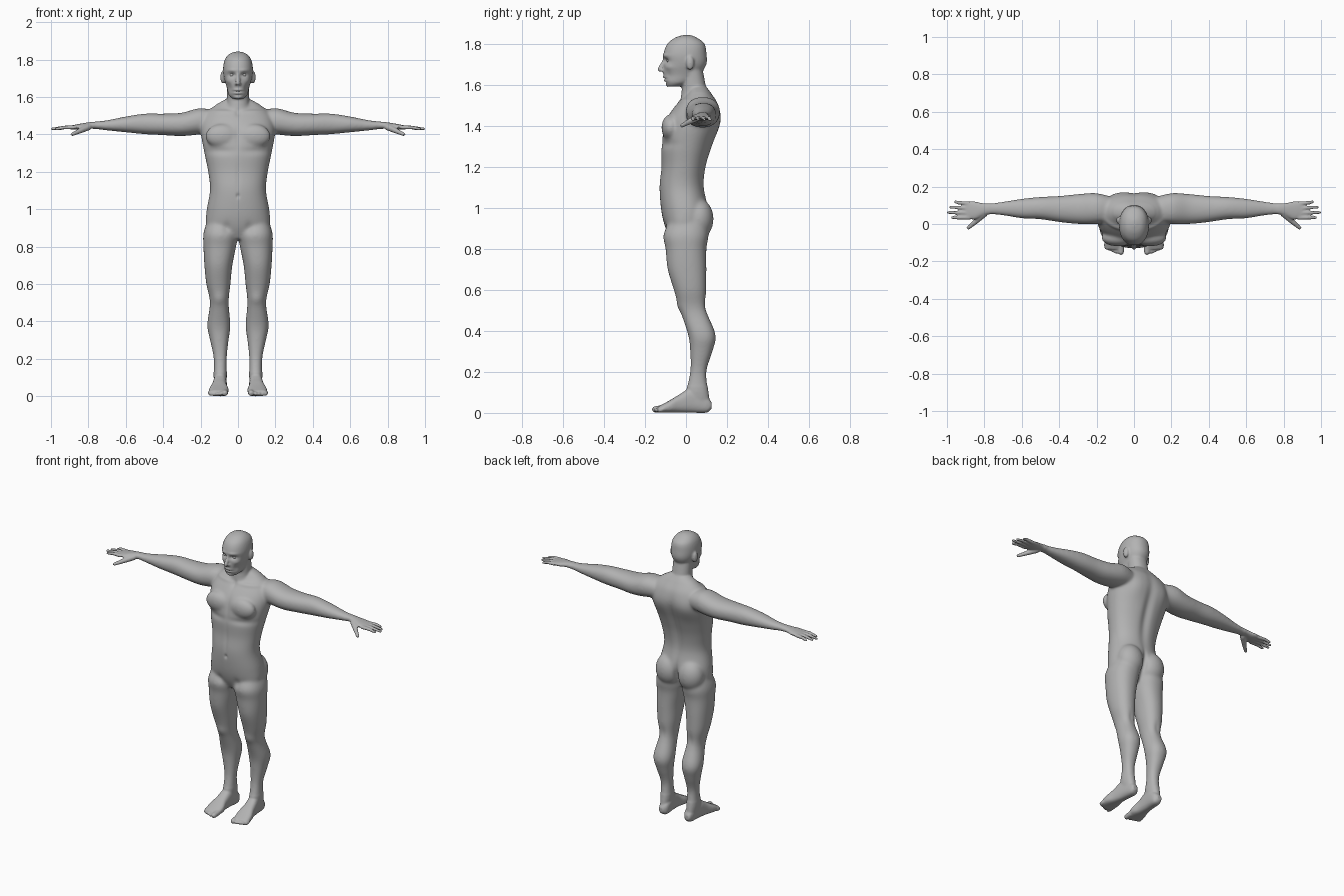
import bpy, bmesh, math
from mathutils import Matrix, Vector

default_cube = bpy.data.objects.get("Cube")
if default_cube:
    bpy.data.objects.remove(default_cube, do_unlink=True)

# One plain grey for the whole figure
grey = bpy.data.materials.new("plain_grey")
grey.use_nodes = True
grey.diffuse_color = (0.45, 0.45, 0.45, 1)
shader = next(node for node in grey.node_tree.nodes if node.type == 'BSDF_PRINCIPLED')
shader.inputs["Base Color"].default_value = grey.diffuse_color

SEGMENTS = 32
STEPS = 4
bm = bmesh.new()


def spline(rings):
    """Smoothly interpolate between neighbouring rings."""
    last = len(rings) - 1
    for i in range(last):
        before, start, end, after = (Vector(rings[min(max(i + offset, 0), last)])
                                     for offset in (-1, 0, 1, 2))
        leave, arrive = (end - before) / 2, (after - start) / 2
        for step in range(STEPS):
            t = step / STEPS
            ease = t * t * (3 - 2 * t)
            yield (start.lerp(end, ease) + leave * t * (1 - t) ** 2
                   - arrive * t * t * (1 - t))
    yield Vector(rings[last])


def rounded(low, high, wave, power):
    """Coordinate on a rounded cross-section between two limits."""
    bulge = math.copysign(abs(wave) ** (2 / power), wave)
    return (low + high) / 2 + (high - low) / 2 * bulge


def loft(axis, rings, side=1, power=2.2):
    """Skin rings given as (position, u min, u max, v min, v max)."""
    loops = []
    for w, u_min, u_max, v_min, v_max in spline(rings):
        loop = []
        for k in range(SEGMENTS):
            angle = math.tau * k / SEGMENTS
            u = rounded(u_min, u_max, math.cos(angle), power)
            v = rounded(v_min, v_max, math.sin(angle), power)
            x, y, z = {'x': (w, u, v), 'y': (u, w, v), 'z': (u, v, w)}[axis]
            loop.append(bm.verts.new((x * side, y, z)))
        loops.append(loop)
    for low, high in zip(loops, loops[1:]):
        for k in range(SEGMENTS):
            bm.faces.new((low[k - 1], low[k], high[k], high[k - 1]))
    bm.faces.new(loops[0])
    bm.faces.new(loops[-1])


def column(rings):
    """Symmetrical upright loft from (z, half width, front y, back y)."""
    loft('z', [(z, -half, half, front, back) for z, half, front, back in rings])


def ball(center, radii, side=1):
    x, y, z = center
    place = Matrix.Translation((x * side, y, z)) @ Matrix.Diagonal((*radii, 1))
    bmesh.ops.create_uvsphere(bm, u_segments=24, v_segments=16, radius=1, matrix=place)


def tube(points, radii, side=1):
    """Tapered digit with rounded joints."""
    path = [Vector((x * side, y, z)) for x, y, z in points]
    for point, radius in zip(path, radii):
        ball(point, (radius, radius, radius))
    for start, end, thick, thin in zip(path, path[1:], radii, radii[1:]):
        turn = (end - start).to_track_quat('Z', 'Y').to_matrix().to_4x4()
        bmesh.ops.create_cone(bm, cap_ends=True, segments=20, radius1=thick, radius2=thin,
                              depth=(end - start).length,
                              matrix=Matrix.Translation((start + end) / 2) @ turn)


# Torso
column([(.84, .05, -.07, .05), (.9, .16, -.1, .08), (.98, .17, -.12, .11),
        (1.1, .15, -.13, .09), (1.2, .16, -.12, .1), (1.3, .18, -.12, .13),
        (1.42, .2, -.1, .17), (1.5, .18, -.05, .16), (1.55, .13, 0, .13), (1.59, .06, .02, .1)])
# Neck
column([(1.48, .07, -.04, .12), (1.58, .06, -.02, .1), (1.68, .06, -.03, .08)])
# Head
column([(1.59, .03, -.09, -.03), (1.61, .05, -.1, .02), (1.65, .06, -.11, .07),
        (1.7, .075, -.11, .1), (1.75, .08, -.11, .1), (1.8, .07, -.09, .09),
        (1.83, .045, -.05, .05), (1.842, .01, -.01, .02)])
# Nose
tube([(0, -.1, 1.73), (0, -.127, 1.674)], (.008, .013))

for side in (1, -1):
    # Nostrils and ears
    ball((.011, -.113, 1.668), (.009, .01, .008), side)
    ball((.08, .02, 1.705), (.015, .02, .035), side)
    # Chest and buttock muscles
    ball((.085, -.075, 1.39), (.09, .045, .065), side)
    ball((.08, .06, .945), (.085, .075, .1), side)
    # Leg
    loft('z', [(.95, .02, .16, -.07, .09), (.87, 0, .185, -.11, .11), (.8, .01, .185, -.1, .1),
               (.7, .03, .18, -.09, .1), (.6, .04, .17, -.06, .1), (.5, .05, .15, -.03, .1),
               (.38, .04, .165, .01, .145), (.3, .05, .15, .02, .13), (.2, .06, .13, .02, .1),
               (.1, .06, .13, 0, .11), (.03, .07, .12, 0, .12)], side)
    # Foot
    loft('y', [(.125, .08, .11, .02, .05), (.1, .06, .12, 0, .08), (.03, .06, .13, 0, .12),
               (-.03, .06, .14, 0, .09), (-.08, .05, .155, 0, .06),
               (-.135, .06, .155, 0, .03)], side, power=2.6)
    # Big toe, then the small toes
    tube([(.07, -.11, .02), (.07, -.15, .016)], (.018, .016), side)
    for toe in range(4):
        x = .095 + .018 * toe
        tube([(x, -.11, .018), (x, -.15 + .008 * toe, .012)], (.012, .01), side)
    # Arm and palm
    loft('x', [(.11, .02, .14, 1.42, 1.52), (.2, 0, .165, 1.4, 1.54), (.3, 0, .16, 1.39, 1.515),
               (.4, .01, .15, 1.395, 1.51), (.5, .025, .145, 1.4, 1.51),
               (.6, .03, .135, 1.41, 1.495), (.7, .045, .12, 1.42, 1.475),
               (.79, .05, .11, 1.43, 1.465), (.85, .025, .12, 1.425, 1.455),
               (.9, .03, .12, 1.43, 1.445)], side)
    # Fingers and thumb
    for finger, tip in enumerate((.972, .993, .982, .955)):
        y = .034 + .025 * finger
        spread = .003 * finger
        tube([(.88, y, 1.436), (.93, y + spread / 2, 1.436), (tip, y + spread, 1.428)],
             (.011, .01, .008), side)
    tube([(.8, .055, 1.438), (.845, .014, 1.418), (.885, -.02, 1.4)], (.018, .014, .01), side)

# Fuse all parts into one skin
bmesh.ops.recalc_face_normals(bm, faces=bm.faces)
rough = bpy.data.meshes.new("rough_body")
bm.to_mesh(rough)
bm.free()
body = bpy.data.objects.new("body", rough)
bpy.context.scene.collection.objects.link(body)
fuse = body.modifiers.new("fuse", 'REMESH')
fuse.mode = 'VOXEL'
fuse.voxel_size = 0.005
skin = bpy.data.meshes.new_from_object(body.evaluated_get(bpy.context.evaluated_depsgraph_get()))
body.modifiers.clear()
body.data = skin
bpy.data.meshes.remove(rough)

bm = bmesh.new()
bm.from_mesh(skin)


def relax(verts, rounds):
    for _ in range(rounds):
        bmesh.ops.smooth_vert(bm, verts=verts, factor=0.5,
                              use_axis_x=True, use_axis_y=True, use_axis_z=True)


# Relax the large forms more than the face, hands and feet
relax([v for v in bm.verts if abs(v.co.x) < .77 and .13 < v.co.z < 1.56], 24)
relax([v for v in bm.verts if v.co.z > 1.55], 3)
relax(list(bm.verts), 3)
bm.normal_update()

FRONT, BACK = -1, 1


def sculpt(facing, x, z, wide, tall, amount):
    """Push the front or back skin out or in around a spot on both sides."""
    for v in bm.verts:
        rise = (v.co.z - z) / tall
        if abs(rise) < 2.5 and v.normal.y * facing > 0:
            distance = rise ** 2 + ((abs(v.co.x) - x) / wide) ** 2
            if distance < 6:
                strength = min(1, 2 * v.normal.y * facing)
                v.co += v.normal * amount * strength * math.exp(-distance)


# Spine, shoulder blades, buttock cleft, knee hollows
sculpt(BACK, 0, 1.27, .03, .2, -.013)
sculpt(BACK, .1, 1.41, .05, .07, .007)
sculpt(BACK, 0, .94, .014, .07, -.014)
sculpt(BACK, .1, .53, .02, .04, -.005)
# Breastbone, rib edge, belly line, navel
sculpt(FRONT, 0, 1.39, .014, .07, -.004)
sculpt(FRONT, .09, 1.31, .07, .02, -.006)
sculpt(FRONT, 0, 1.17, .012, .1, -.003)
sculpt(FRONT, 0, 1.07, .009, .012, -.007)
# Collarbones, throat notch, groin, kneecaps
sculpt(FRONT, .09, 1.52, .07, .01, .005)
sculpt(FRONT, 0, 1.515, .015, .02, -.006)
sculpt(FRONT, .06, .9, .02, .03, -.005)
sculpt(FRONT, .1, .52, .03, .03, .006)
# Eye sockets, brows, cheekbones, cheek hollows
sculpt(FRONT, .033, 1.717, .02, .012, -.013)
sculpt(FRONT, .03, 1.742, .024, .008, .004)
sculpt(FRONT, .05, 1.685, .016, .014, .004)
sculpt(FRONT, .045, 1.645, .014, .02, -.004)
# Lips, mouth line, chin crease, chin
for z in (1.637, 1.619):
    sculpt(FRONT, 0, z, .02, .006, .006)
sculpt(FRONT, 0, 1.628, .024, .004, -.004)
sculpt(FRONT, 0, 1.609, .02, .006, -.004)
sculpt(FRONT, 0, 1.597, .02, .01, .004)

# Stand the soles on the ground
ground = min(v.co.z for v in bm.verts)
bmesh.ops.translate(bm, verts=bm.verts, vec=(0, 0, -ground))


def finish(mesh):
    """Write the working mesh with smooth shading and the grey material."""
    for face in bm.faces:
        face.smooth = True
        face.material_index = 0
    bm.to_mesh(mesh)
    bm.free()
    mesh.materials.clear()
    mesh.materials.append(grey)


finish(skin)

# Eyes
for name, side in (("left_eye", 1), ("right_eye", -1)):
    bm = bmesh.new()
    ball((.032, -.081, 1.717 - ground), (.013, .013, .013), side)
    eye = bpy.data.meshes.new(name)
    finish(eye)
    bpy.context.scene.collection.objects.link(bpy.data.objects.new(name, eye))
